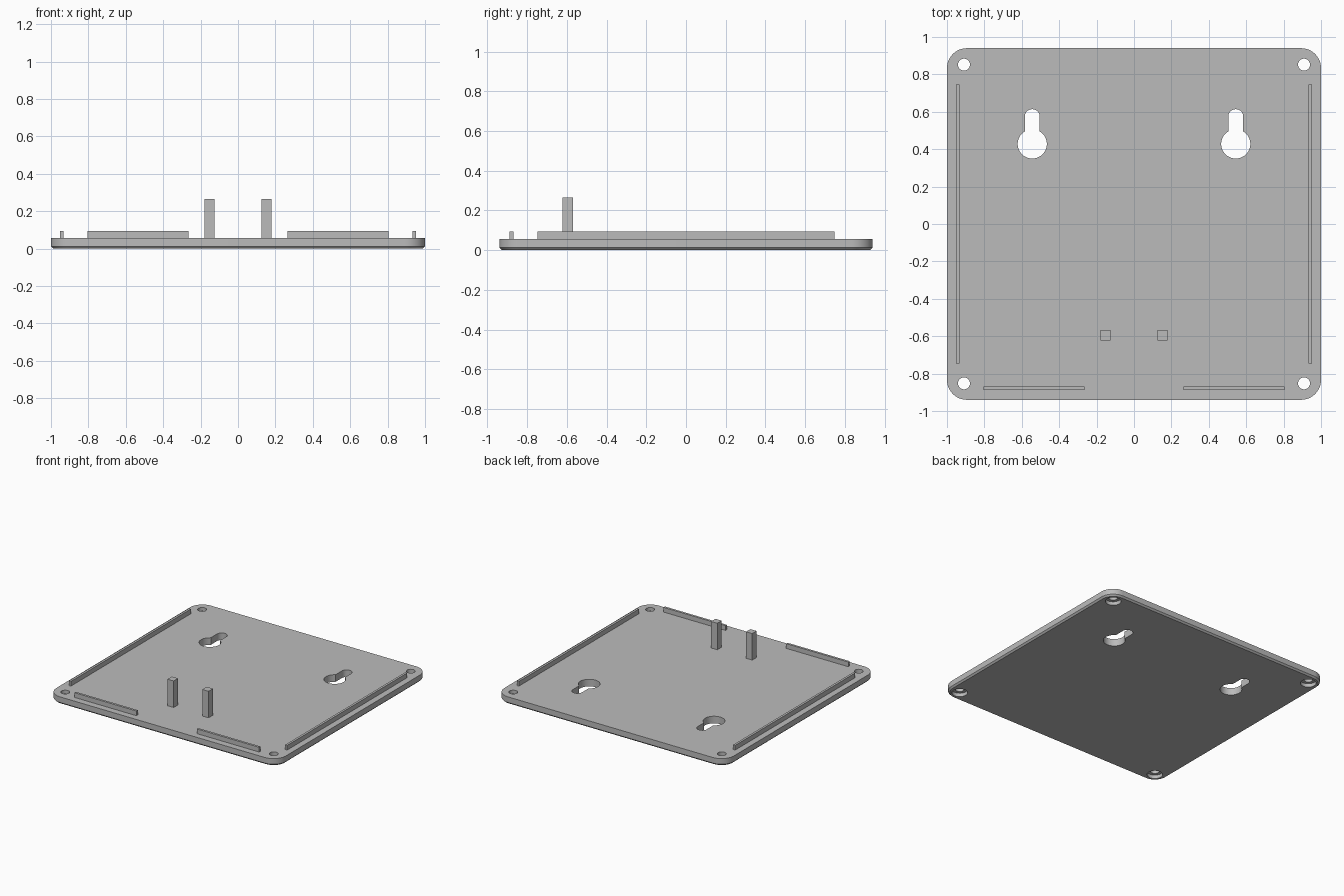
import bpy, bmesh
from math import pi, sin, cos, asin

if "Cube" in bpy.data.objects:
    bpy.data.objects.remove(bpy.data.objects["Cube"])

WIDTH, DEPTH, TOP = 1.0, 0.94, 0.056    # half width, half depth, plate thickness

grey = bpy.data.materials.new("grey plastic")
grey.use_nodes = True
grey.diffuse_color = (0.5, 0.5, 0.5, 1)
grey.node_tree.nodes["Principled BSDF"].inputs["Base Color"].default_value = (0.5, 0.5, 0.5, 1)


def arc(cx, cy, r, start, end, n):
    return [(cx + r * cos(start + (end - start) * i / n),
             cy + r * sin(start + (end - start) * i / n)) for i in range(n + 1)]


def circle(cx, cy, r, n=32):
    return arc(cx, cy, r, 0, 2 * pi, n)[:-1]


def rounded_rect(hx, hy, r):
    pts = []
    for i, (sx, sy) in enumerate([(1, 1), (-1, 1), (-1, -1), (1, -1)]):
        pts += arc(sx * (hx - r), sy * (hy - r), r, i * pi / 2, (i + 1) * pi / 2, 12)
    return pts


def keyhole(cx, cy):
    big, small, slot_y = 0.078, 0.04, cy + 0.146
    a = asin(small / big)
    return (arc(cx, cy, big, pi / 2 + a, 2.5 * pi - a, 32)
            + arc(cx, slot_y, small, 0, pi, 16))


def loft(bm, layers):
    """Solid through stacked outlines, each given as (points, z)."""
    rings = [[bm.verts.new((x, y, z)) for x, y in pts] for pts, z in layers]
    bm.faces.new(rings[0][::-1])
    bm.faces.new(rings[-1])
    for lo, hi in zip(rings, rings[1:]):
        for i in range(len(lo)):
            j = (i + 1) % len(lo)
            bm.faces.new((lo[i], lo[j], hi[j], hi[i]))


def make(name, bm):
    mesh = bpy.data.meshes.new(name)
    bmesh.ops.recalc_face_normals(bm, faces=bm.faces)
    bm.to_mesh(mesh)
    bm.free()
    mesh.materials.append(grey)
    obj = bpy.data.objects.new(name, mesh)
    bpy.context.collection.objects.link(obj)
    return obj


def box(name, x0, x1, y0, y1, z1):
    bm = bmesh.new()
    outline = [(x0, y0), (x1, y0), (x1, y1), (x0, y1)]
    loft(bm, [(outline, TOP), (outline, z1)])
    return make(name, bm)


# Base plate with a chamfered lower rim
bm = bmesh.new()
c = 0.012
loft(bm, [(rounded_rect(WIDTH - c, DEPTH - c, 0.107 - c), 0),
          (rounded_rect(WIDTH, DEPTH, 0.107), c),
          (rounded_rect(WIDTH, DEPTH, 0.107), TOP)])
plate = make("base_plate", bm)

# Cutter: counterbored corner screw holes and two hanging keyholes
bm = bmesh.new()
for sx in (-1, 1):
    for sy in (-1, 1):
        x, y = sx * 0.909, sy * 0.852
        wide, narrow = circle(x, y, 0.056), circle(x, y, 0.032)
        loft(bm, [(wide, -0.05), (wide, 0.028), (narrow, 0.028), (narrow, 0.1)])
    outline = keyhole(sx * 0.544, 0.428)
    loft(bm, [(outline, -0.05), (outline, 0.1)])
cutter = make("hole_cutter", bm)
cutter.hide_render = True

cut = plate.modifiers.new("holes", 'BOOLEAN')
cut.operation = 'DIFFERENCE'
cut.solver = 'EXACT'
cut.object = cutter
bpy.ops.object.select_all(action='DESELECT')
plate.select_set(True)
bpy.context.view_layer.objects.active = plate
bpy.ops.object.modifier_apply(modifier=cut.name)
bpy.data.objects.remove(cutter)
bpy.ops.object.shade_smooth_by_angle(angle=pi / 6)

# Locating ribs along the sides and front, and the two upright posts
for side, s in (("right", -1), ("left", 1)):
    def mirrored(name, x0, x1, y0, y1, z1):
        a, b = sorted((s * x0, s * x1))
        box(side + "_" + name, a, b, y0, y1, z1)

    mirrored("side_rib", 0.933, 0.951, -0.747, 0.747, 0.093)
    mirrored("front_rib", 0.264, 0.805, -0.888, -0.87, 0.093)
    mirrored("post", 0.125, 0.179, -0.622, -0.568, 0.265)
